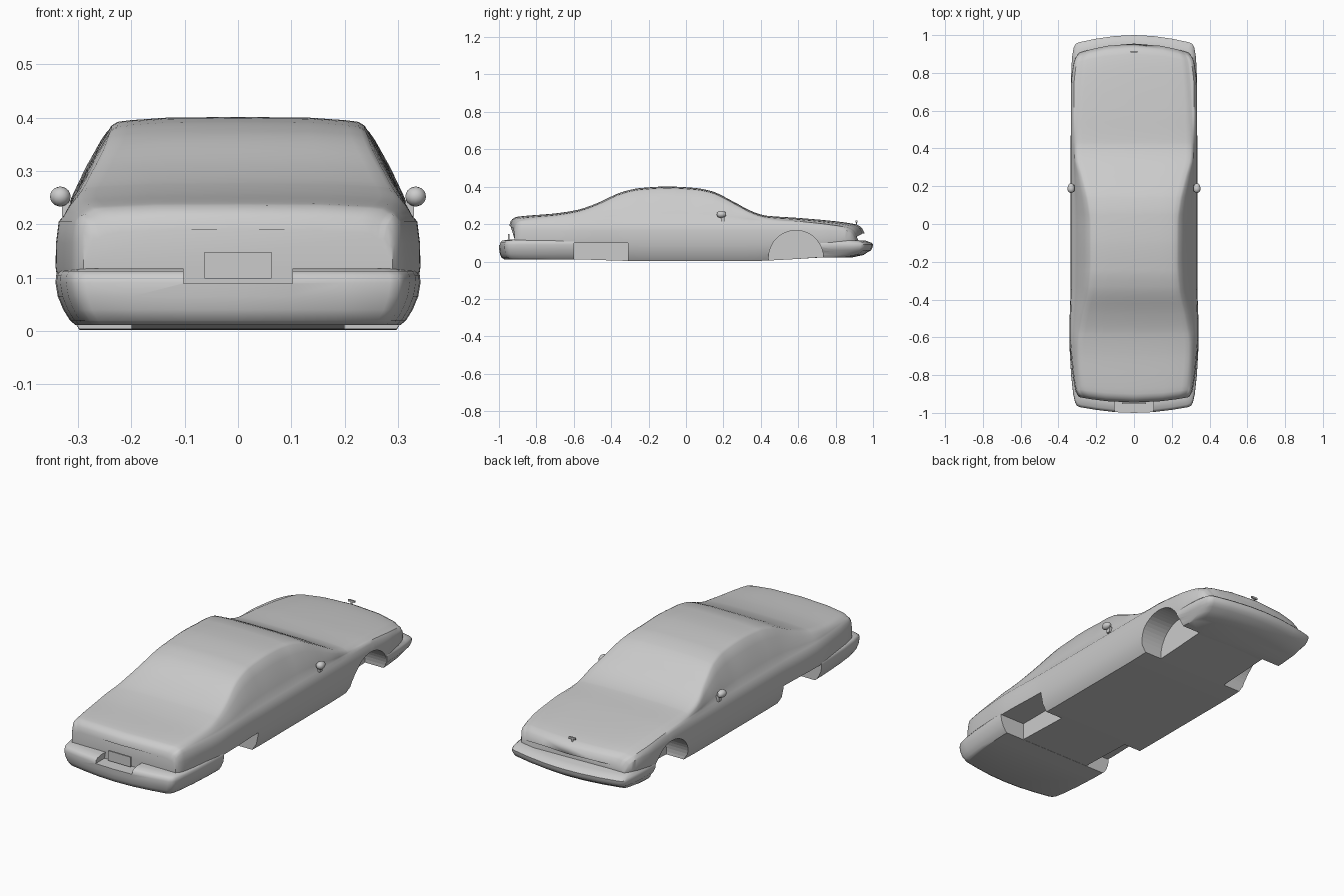
import bpy, bmesh, math
from mathutils import Vector

if "Cube" in bpy.data.objects:
    bpy.data.objects.remove(bpy.data.objects["Cube"], do_unlink=True)

paint = bpy.data.materials.new("plain_grey")
paint.use_nodes = True
GREY = (0.6, 0.6, 0.6, 1)
paint.diffuse_color = GREY
paint.node_tree.nodes["Principled BSDF"].inputs["Base Color"].default_value = GREY


def finish(name, bm, angle=40):
    bmesh.ops.recalc_face_normals(bm, faces=bm.faces)
    mesh = bpy.data.meshes.new(name)
    bm.to_mesh(mesh)
    bm.free()
    mesh.materials.append(paint)
    ob = bpy.data.objects.new(name, mesh)
    bpy.context.collection.objects.link(ob)
    if angle:
        bpy.ops.object.select_all(action="DESELECT")
        ob.select_set(True)
        bpy.context.view_layer.objects.active = ob
        bpy.ops.object.shade_smooth_by_angle(angle=math.radians(angle))
    return ob


def curve(keys, t):
    """Smooth value through (position, value) keys without overshoot."""
    t = min(max(t, keys[0][0]), keys[-1][0])
    d = [(b[1] - a[1]) / (b[0] - a[0]) for a, b in zip(keys, keys[1:])]
    m = [d[0]] + [2 * p * q / (p + q) if p * q > 0 else 0 for p, q in zip(d, d[1:])] + [d[-1]]
    i = max(k for k in range(len(d)) if keys[k][0] <= t)
    h = keys[i + 1][0] - keys[i][0]
    u = (t - keys[i][0]) / h
    a, b = keys[i][1], keys[i + 1][1]
    return (a + (b - a) * u * u * (3 - 2 * u)
            + h * u * (1 - u) * (m[i] * (1 - u) - m[i + 1] * u))


def loft(rings):
    """Closed rings joined by quads, capped at both ends."""
    bm = bmesh.new()
    rows = [[bm.verts.new(p) for p in r] for r in rings]
    n = len(rows[0])
    for a, b in zip(rows, rows[1:]):
        for i in range(n):
            bm.faces.new((a[i], a[(i + 1) % n], b[(i + 1) % n], b[i]))
    bm.faces.new(rows[0])
    bm.faces.new(rows[-1])
    return bm


def cut(ob, cutter):
    cutter.hide_render = True
    cutter.hide_set(True)
    mod = ob.modifiers.new("cut", "BOOLEAN")
    mod.operation = "DIFFERENCE"
    mod.solver = "EXACT"
    mod.object = cutter
    # apply so that the cutters do not remain in the scene
    graph = bpy.context.evaluated_depsgraph_get()
    mesh = bpy.data.meshes.new_from_object(ob.evaluated_get(graph))
    ob.modifiers.clear()
    ob.data = mesh
    bpy.data.objects.remove(cutter, do_unlink=True)


def box(name, lo, hi):
    bm = bmesh.new()
    bmesh.ops.create_cube(bm, size=1)
    lo, hi = Vector(lo), Vector(hi)
    for v in bm.verts:
        v.co = (lo + hi) / 2 + v.co * (hi - lo)
    return finish(name, bm, 0)


def drum(name, y, z, r, x0, x1):
    ring = lambda x: [(x, y + r * math.cos(a * math.tau / 48), z + r * math.sin(a * math.tau / 48))
                      for a in range(48)]
    return finish(name, loft([ring(x0), ring(x1)]), 0)


# Body profiles along the length
ROOF = [(-.945, .19), (-.938, .215), (-.915, .236), (-.88, .242), (-.7, .257), (-.58, .276),
        (-.48, .31), (-.34, .372), (-.25, .392), (-.1, .401), (.05, .393), (.14, .375),
        (.25, .322), (.36, .265), (.43, .245), (.6, .233), (.8, .215), (.91, .198),
        (.94, .18), (.955, .15)]
SIDE = [(-.945, .29), (-.925, .305), (-.9, .312), (-.8, .326), (-.57, .342), (-.3, .335),
        (.3, .335), (.75, .334), (.88, .323), (.93, .31), (.955, .29)]
ROOF_EDGE = [(-.945, .26), (-.9, .285), (-.65, .302), (-.5, .28), (-.35, .247), (-.2, .237),
             (0, .238), (.12, .252), (.25, .283), (.36, .31), (.6, .305), (.9, .285), (.955, .26)]
FLOOR = [(-.945, .02), (-.6, .012), (-.2, .002), (.3, .002), (.7, .02), (.955, .04)]


def section(y):
    top, w, e, z = [curve(k, y) for k in (ROOF, SIDE, ROOF_EDGE, FLOOR)]
    belt = min(.213, top - .022)
    edge_z = top - .016
    half = [(w - .038, z), (w - .015, z + .035), (w - .005, .085), (w, min(.12, belt - .02)),
            (w - .001, min(.165, belt - .01)), (w - .006, belt - .008), (w - .016, belt + .004)]
    x0, z0 = half[-1]
    e = min(e, x0 - .004)
    edge_z = max(edge_z, z0 + .001)
    half += [(x0 + (e - x0) * t + .006 * math.sin(math.pi * t) * min(1, (top - z0) * 8),
              z0 + (edge_z - z0) * t) for t in (.25, .5, .75, 1)]
    half += [(e - .012, top - .009), (e - .035, top - .006), (e * .55, top - .001)]
    pts = [(0, z)] + half + [(0, top)] + [(-x, h) for x, h in reversed(half)]
    bow = .055 * max(0, (y - .6) / .35) - .032 * max(0, (-y - .6) / .34)
    return [(x, y - bow * (x / .31) ** 2, h) for x, h in pts]


stations = sorted({round(-.93 + .03 * i, 3) for i in range(63)} | {k[0] for k in ROOF})
body = finish("body_shell", loft([section(y) for y in stations]))


# Bumpers: plan outlines stacked in layers (height, end inset, side inset)
def bumper(name, plan, layers):
    sign = 1 if plan[-1][1] > 0 else -1
    start = plan[0][1]
    rings = []
    for z, dy, dx in layers:
        half = []
        for x, y in plan:
            k = (y - start) / (plan[-1][1] - start)
            half.append((x * (1 - dx / .33), y - sign * dy * min(1, k * 1.3), z))
        rings.append(half + [(-x, y, h) for x, y, h in reversed(half[:-1])])
    return finish(name, loft(rings))


rear_bumper = bumper("rear_bumper",
                     [(.342, -.6), (.34, -.68), (.333, -.8), (.322, -.9), (.312, -.945),
                      (.302, -.962), (.285, -.97), (.2, -.984), (.1, -.996), (0, -1)],
                     [(.011, .03, .036), (.02, .014, .026), (.04, .005, .014), (.065, .001, .004),
                      (.09, 0, 0), (.104, .004, .001), (.112, .014, .006), (.117, .045, .02)])
front_bumper = bumper("front_bumper",
                      [(.333, .72), (.332, .82), (.327, .89), (.319, .935), (.31, .953),
                       (.295, .961), (.2, .981), (.1, .995), (0, 1)],
                      [(.022, .11, .03), (.035, .05, .02), (.05, .028, .014), (.06, .01, .006),
                       (.078, .002, 0), (.092, 0, 0), (.1, .008, .003), (.112, .04, .012)])

# Wheel wells, plate recess
for s in (-1, 1):
    for ob in (body, front_bumper):
        cut(ob, drum("front_well", .588, .02, .146, s * .2, s * .4))
    for ob in (body, rear_bumper):
        cut(ob, box("rear_opening", (s * .3 - .1, -.6, -.1), (s * .3 + .1, -.31, .1)))
cut(rear_bumper, box("plate_recess", (-.102, -1.1, .089), (.102, -.9, .2)))

box("number_plate", (-.063, -.952, .098), (.063, -.944, .148))

# Door mirrors
for s, side in ((1, "left"), (-1, "right")):
    bm = bmesh.new()
    bmesh.ops.create_uvsphere(bm, u_segments=16, v_segments=10, radius=1)
    for v in bm.verts:
        taper = 1 - .25 * v.co.y
        v.co = (s * (.333 + .019 * v.co.x * taper), .192 + .028 * min(v.co.y, .8),
                .252 + .018 * v.co.z * taper)
    finish(side + "_mirror", bm)
    box(side + "_mirror_stalk", (s * .322 - .008, .186, .215), (s * .322 + .008, .206, .245))

# Hood ornament
box("ornament_stem", (-.004, .908, .19), (.004, .914, .212))
box("ornament_bar", (-.018, .907, .209), (.018, .916, .218))
